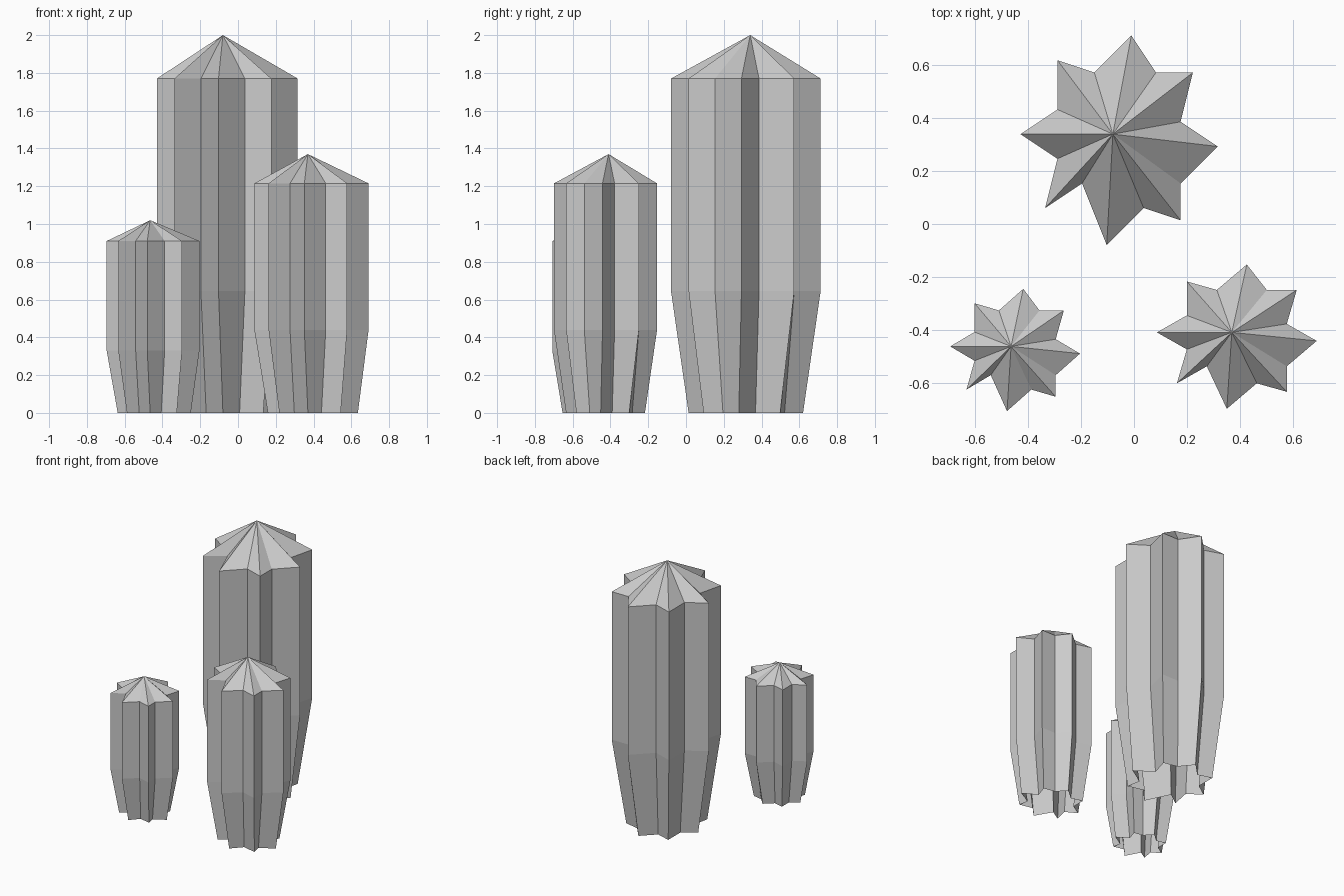
import bpy
import bmesh

cube = bpy.data.objects.get("Cube")
if cube:
    bpy.data.objects.remove(cube, do_unlink=True)

# One plain grey for everything
grey = bpy.data.materials.new("plain_grey")
grey.use_nodes = True
colour = (0.6, 0.6, 0.6, 1)
grey.diffuse_color = colour
grey.node_tree.nodes["Principled BSDF"].inputs["Base Color"].default_value = colour

# Ribbed cross-section: tips and valleys alternate clockwise, in rib units
RIBS = [(1.5, 8), (3.5, 5), (6.5, 5), (5.5, 1), (8.5, -1), (5.5, -4),
        (5.5, -7), (2.5, -6), (-.5, -9), (-2.5, -4), (-5.5, -6), (-4.5, -2),
        (-7.5, 0), (-4.5, 2), (-4.5, 6), (-1.5, 5)]
# Narrower, slightly uneven foot of the same ribs
FOOT = [(1, 6), (2.7, 3.9), (5, 3.4), (4.2, .6), (7, -1.3), (4.2, -3.1),
        (4.6, -5.3), (1.9, -4.6), (0, -7), (-1.9, -3.1), (-4, -4.6), (-3.4, -1.5),
        (-5.6, 0), (-3.4, 1.5), (-3.4, 4.6), (-1.1, 3.9)]


def column(name, centre, unit, fold, shoulder, top):
    """Ribbed column: tapered foot, straight body, pointed cap, open base."""
    bm = bmesh.new()

    def ring(points, z):
        return [bm.verts.new((centre[0] + x * unit[0], centre[1] + y * unit[1], z))
                for x, y in points]

    rings = [ring(FOOT, 0), ring(RIBS, fold), ring(RIBS, shoulder)]
    apex = bm.verts.new((*centre, top))
    n = len(RIBS)
    for i in range(n):
        j = (i + 1) % n
        for low, high in zip(rings, rings[1:]):
            bm.faces.new((low[j], low[i], high[i], high[j]))
        bm.faces.new((rings[-1][j], rings[-1][i], apex))
    mesh = bpy.data.meshes.new(name)
    bm.to_mesh(mesh)
    bm.free()
    mesh.materials.append(grey)
    obj = bpy.data.objects.new(name, mesh)
    bpy.context.collection.objects.link(obj)


column("tall_column", (-.08, .34), (.0466, .0466), .645, 1.77, 2)
column("medium_column", (.37, -.41), (.0378, .0321), .44, 1.215, 1.37)
column("short_column", (-.465, -.463), (.0307, .0272), .33, .91, 1.02)
